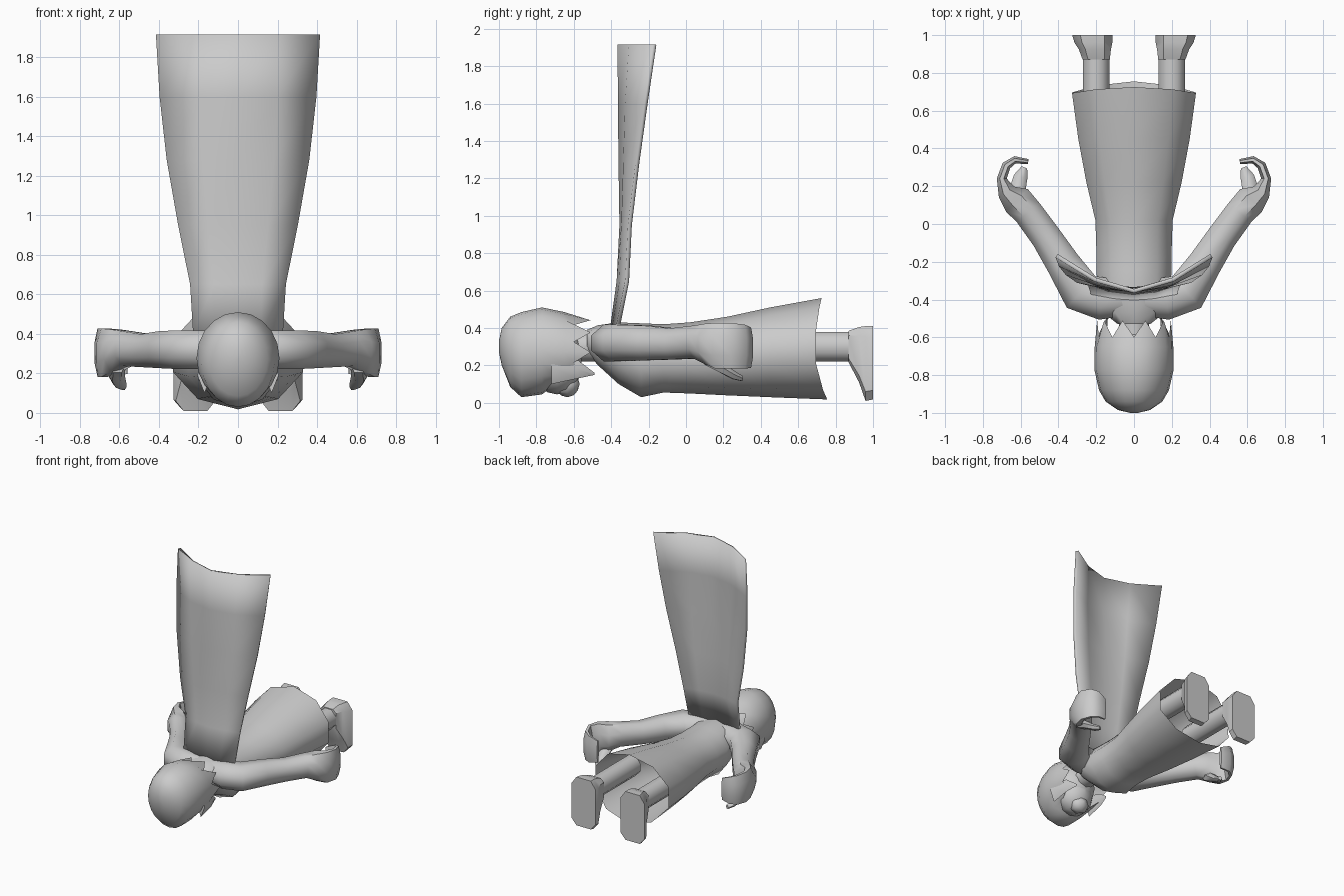
import bpy, math
from mathutils import Vector
from math import sin, cos, pi

if "Cube" in bpy.data.objects:
    bpy.data.objects.remove(bpy.data.objects["Cube"])


def make(name, verts, faces, mirror=False, thick=0, angle=50):
    me = bpy.data.meshes.new(name)
    me.from_pydata([tuple(v) for v in verts], [], faces)
    ob = bpy.data.objects.new(name, me)
    bpy.context.collection.objects.link(ob)
    if thick:
        m = ob.modifiers.new("thickness", 'SOLIDIFY')
        m.thickness, m.offset = thick, 0
    if mirror:
        m = ob.modifiers.new("mirror", 'MIRROR')
        m.use_axis = (True, False, False)
    bpy.ops.object.select_all(action='DESELECT')
    ob.select_set(True)
    bpy.context.view_layer.objects.active = ob
    bpy.ops.object.mode_set(mode='EDIT')
    bpy.ops.mesh.select_all(action='SELECT')
    bpy.ops.mesh.normals_make_consistent(inside=False)
    bpy.ops.object.mode_set(mode='OBJECT')
    bpy.ops.object.shade_smooth_by_angle(angle=math.radians(angle))
    return ob


def skin(name, rings, start=True, end=True, **kw):
    n = len(rings[0])
    verts = [p for r in rings for p in r]
    faces = [(i * n + k, i * n + (k + 1) % n, (i + 1) * n + (k + 1) % n, (i + 1) * n + k)
             for i in range(len(rings) - 1) for k in range(n)]
    if start:
        faces.append(tuple(range(n)))
    if end:
        faces.append(tuple(range(len(verts) - n, len(verts))))
    return make(name, verts, faces, **kw)


def ring(y, w, top, bot, n, x=0, off=0.0):
    # upright oval at depth y
    return [Vector((x + w * sin(2 * pi * (k + off) / n), y,
                    (top + bot) / 2 + (top - bot) / 2 * cos(2 * pi * (k + off) / n))) for k in range(n)]


def limb(name, secs, n=8):
    # section: x, y, z, half width across the path, half height
    pts = [Vector(s[:3]) for s in secs]
    rings = []
    for i, s in enumerate(secs):
        t = pts[min(i + 1, len(pts) - 1)] - pts[max(i - 1, 0)]
        side = Vector((t.y, -t.x, 0)).normalized()
        rings.append([pts[i] + side * s[3] * sin(2 * pi * (k + .5) / n) * 1.06
                      + Vector((0, 0, s[4] * cos(2 * pi * (k + .5) / n) * 1.06)) for k in range(n)])
    return skin(name, rings, mirror=True)


def ellipsoid(name, c, r, n=12, m=8):
    rings = [[Vector((c[0] + r[0] * sin(pi * i / m) * cos(2 * pi * k / n),
                      c[1] - r[1] * cos(pi * i / m),
                      c[2] + r[2] * sin(pi * i / m) * sin(2 * pi * k / n))) for k in range(n)]
             for i in [.15] + list(range(1, m)) + [m - .15]]
    return skin(name, rings)


# robe, open at the hem
robe = [ring(*s, 10) for s in [(-.53, .09, .39, .27), (-.47, .17, .415, .20), (-.36, .20, .43, .10),
                               (-.24, .21, .425, .03), (-.12, .21, .42, .055), (.02, .215, .43, .05),
                               (.22, .265, .46, .04), (.45, .31, .51, .03), (.69, .345, .56, .018)]]
for k, p in enumerate(robe[-1]):
    c = cos(2 * pi * k / 10)
    p.y += .035 * c * c if c > 0 else .065 * c * c
skin("robe", robe, end=False)
skin("neck", [ring(y, .08, .38, .22, 8) for y in (-.68, -.48)])

# hair cap with jagged rim, opened over the face
N = 20
hair = [ring(*s, N) for s in [(-1.0, .02, .33, .27), (-.985, .085, .40, .20), (-.94, .15, .46, .085),
                              (-.88, .185, .485, .03), (-.77, .21, .51, .045), (-.65, .208, .485, .06),
                              (-.57, .195, .45, .09)]]
for k in range(N):
    c = cos(2 * pi * k / N)
    down = max(0, min(1, (-c - .45) / .4))
    hair[-2][k].y += (-.75 - hair[-2][k].y) * down
    hair[-1][k].y += (.06 if k % 2 else -.03)
    hair[-1][k].y += (-.70 - hair[-1][k].y) * down
skin("hair", hair, end=False, angle=60)
for s, nm in ((1, "left"), (-1, "right")):
    # loose locks beside the face
    skin("hair_lock_" + nm, [[Vector((s * (x + r * a), y, z + r * b)) for a, b in
                              ((-.4, 0), (0, 1), (.4, 0), (0, -1))]
                             for x, y, z, r in ((.17, -.72, .19, .09), (.165, -.58, .18, .05), (.14, -.49, .155, .006))])
ellipsoid("head", (0, -.74, .27), (.18, .19, .2))
ellipsoid("face", (0, -.69, .19), (.14, .13, .145))
ellipsoid("chin", (0, -.635, .10), (.075, .065, .07), 8, 6)

# sleeves flowing into curled hands
limb("arm_and_hand", [(.06, -.39, .32, .10, .09), (.17, -.395, .32, .115, .10), (.28, -.36, .32, .115, .10),
                      (.375, -.21, .32, .092, .095), (.465, -.07, .315, .082, .085), (.56, .06, .325, .08, .09),
                      (.62, .125, .315, .085, .11), (.675, .17, .305, .05, .125), (.70, .24, .305, .027, .125),
                      (.675, .31, .30, .025, .12), (.63, .34, .295, .02, .11), (.56, .33, .285, .014, .09)])
limb("thumb", [(.61, .10, .25, .04, .05), (.615, .19, .19, .04, .035),
               (.60, .25, .15, .035, .025), (.58, .30, .13, .015, .015)], 6)

# legs and shoes
skin("leg", [ring(y, .075, .385, .215, 8, .2, .5) for y in (.4, .9)], mirror=True)
skin("shoe", [[Vector((x + a * w, y, (t + b) / 2 + (t - b) / 2 * c)) for a, c in
               ((-1, -.75), (-1, .7), (-.6, 1), (.6, 1), (1, .7), (1, -.75), (.6, -1), (-.6, -1))]
              for x, y, w, t, b in ((.2, .87, .072, .385, .215), (.207, .925, .085, .405, .11),
                                    (.215, .96, .10, .41, .01), (.22, 1.0, .107, .41, .018))],
     mirror=True, angle=35)

# cape standing straight up from the shoulders, wings swept backwards
cape = [(.40, .225, -.395, -.385, -.365), (.65, .24, -.36, -.345, -.315), (.95, .30, -.345, -.335, -.30),
        (1.28, .357, -.35, -.325, -.26), (1.6, .392, -.353, -.315, -.215), (1.915, .41, -.355, -.295, -.168)]
verts = [(s * w, y, z) for z, w, y0, y1, y2 in cape
         for s, y in ((-1, y2), (-.5, y1), (0, y0), (.5, y1), (1, y2))]
faces = [(r * 5 + c, r * 5 + c + 1, r * 5 + c + 6, r * 5 + c + 5)
         for r in range(len(cape) - 1) for c in range(4)]
make("cape", verts, faces, thick=.022)
